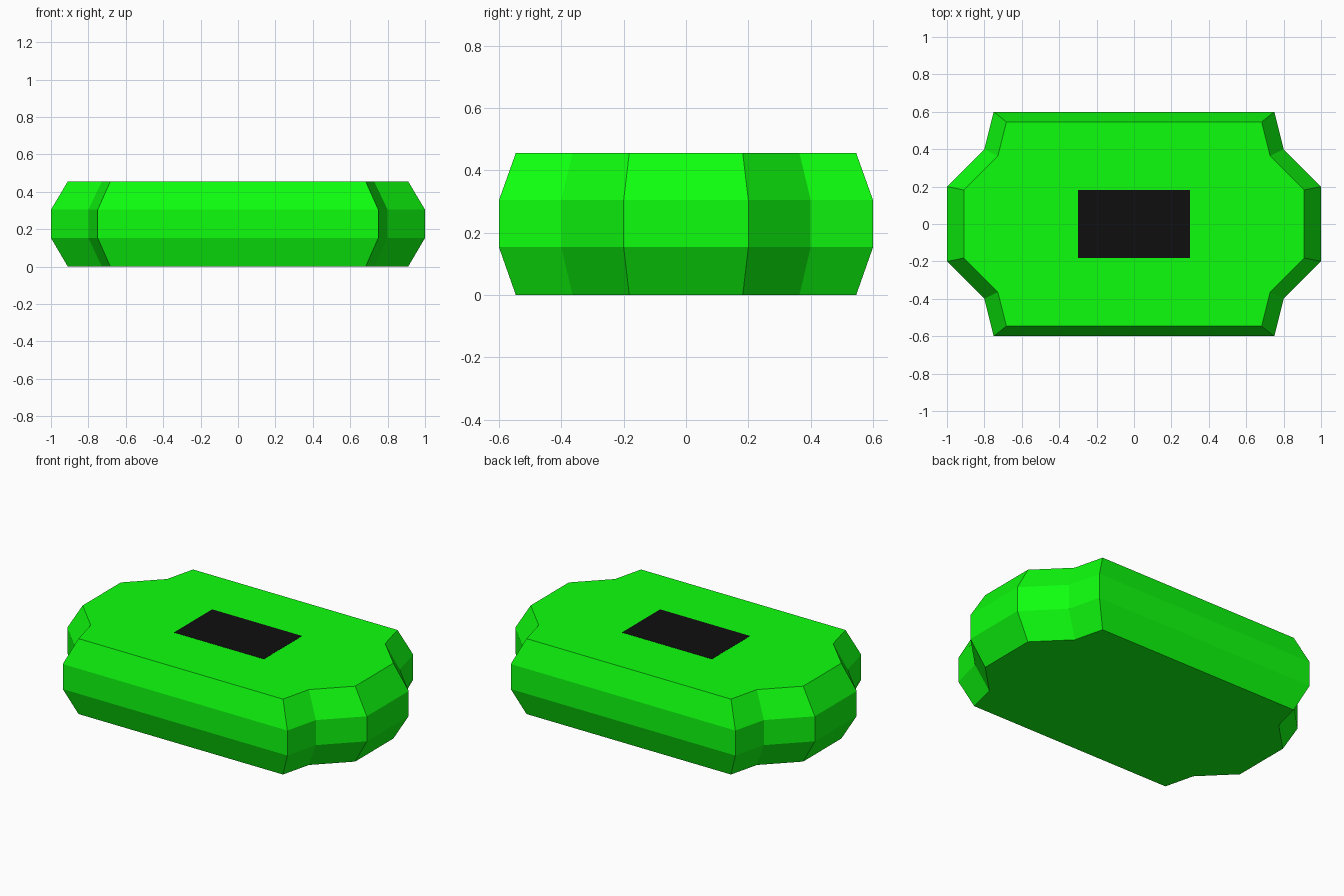
import bpy, bmesh

if "Cube" in bpy.data.objects:
    bpy.data.objects.remove(bpy.data.objects["Cube"])


def material(name, rgb):
    mat = bpy.data.materials.new(name)
    mat.diffuse_color = (*rgb, 1)
    mat.use_nodes = True
    mat.node_tree.nodes["Principled BSDF"].inputs["Base Color"].default_value = mat.diffuse_color
    return mat


def loft(name, outline, levels, mat):
    """Stack scaled copies of an outline at (z, scale) levels, bridge and cap them."""
    bm = bmesh.new()
    rings = [[bm.verts.new((x * s, y * s, z)) for x, y in outline] for z, s in levels]
    n = len(outline)
    for lo, hi in zip(rings, rings[1:]):
        for i in range(n):
            j = (i + 1) % n
            bm.faces.new((lo[i], lo[j], hi[j], hi[i]))
    bm.faces.new(rings[0][::-1])
    bm.faces.new(rings[-1])
    bmesh.ops.recalc_face_normals(bm, faces=bm.faces)
    mesh = bpy.data.meshes.new(name)
    bm.to_mesh(mesh)
    bm.free()
    mesh.materials.append(mat)
    obj = bpy.data.objects.new(name, mesh)
    bpy.context.collection.objects.link(obj)
    return obj


# Body: notched-corner outline mirrored from one quarter, tapered top and bottom
quarter = [(1.0, 0.2), (0.8, 0.4), (0.75, 0.6)]
right = [(x, -y) for x, y in quarter[::-1]] + quarter
outline = right + [(-x, -y) for x, y in right]
loft("body", outline,
     [(0.0, 0.91), (0.153, 1.0), (0.304, 1.0), (0.455, 0.91)],
     material("green", (0.0046, 1.0, 0.0046)))

# Screen: thin dark plate practically flush with the top face
screen = [(-0.3, -0.182), (0.3, -0.182), (0.3, 0.182), (-0.3, 0.182)]
loft("screen", screen, [(0.4545, 1.0), (0.456, 1.0)],
     material("black", (0.0046, 0.0046, 0.0046)))
